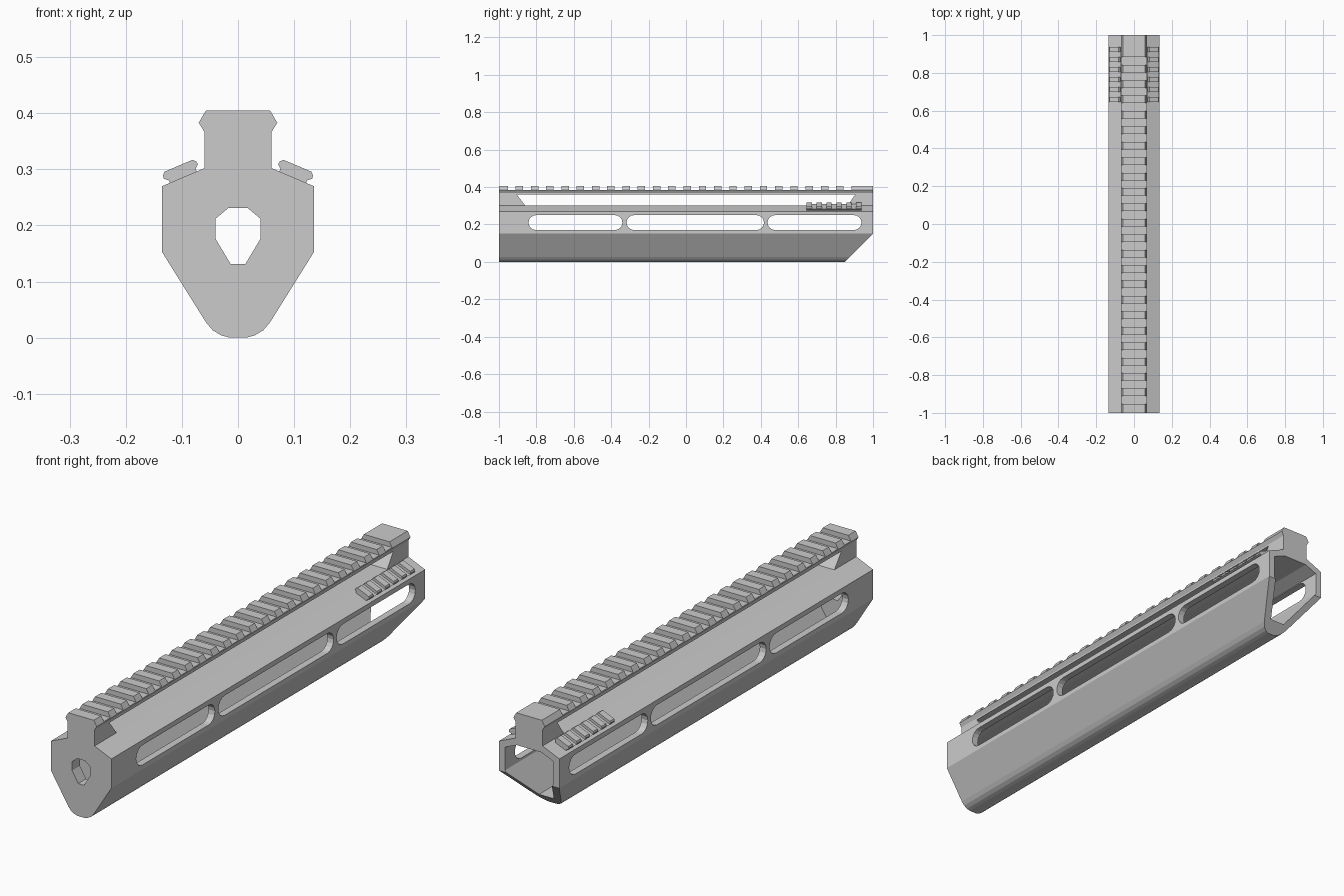
import bpy, bmesh, math

if "Cube" in bpy.data.objects:
    bpy.data.objects.remove(bpy.data.objects["Cube"])


def prism(name, pts, spans, axis='Y', helper=False):
    """Extrude a 2D outline along an axis, once for each (start, end) span."""
    bm = bmesh.new()
    for a, b in spans:
        def ring(t):
            return [bm.verts.new((p, t, q) if axis == 'Y' else (t, p, q)) for p, q in pts]
        r0, r1 = ring(a), ring(b)
        n = len(pts)
        bm.faces.new(r0)
        bm.faces.new(r1[::-1])
        for i in range(n):
            j = (i + 1) % n
            bm.faces.new((r0[i], r1[i], r1[j], r0[j]))
    bmesh.ops.recalc_face_normals(bm, faces=bm.faces)
    me = bpy.data.meshes.new(name)
    bm.to_mesh(me)
    bm.free()
    ob = bpy.data.objects.new(name, me)
    bpy.context.collection.objects.link(ob)
    ob.hide_render = helper
    return ob


def cut(ob, pts, spans, axis='Y'):
    """Subtract a prism from an object."""
    tool = prism("cutter", pts, spans, axis, True)
    mod = ob.modifiers.new("cut", 'BOOLEAN')
    mod.operation = 'DIFFERENCE'
    mod.solver = 'EXACT'
    mod.object = tool
    bpy.context.view_layer.objects.active = ob
    bpy.ops.object.modifier_apply(modifier=mod.name)
    bpy.data.objects.remove(tool)


def sym(half):
    """Complete a right-hand half outline with its mirror image."""
    return half + [(-x, z) for x, z in reversed(half)]


def rounded_slot(y0, y1, zc, r, n=8):
    pts = []
    for c, start in ((y1 - r, -90), (y0 + r, 90)):
        for i in range(n + 1):
            t = math.radians(start + 180 * i / n)
            pts.append((c + r * math.cos(t), zc + r * math.sin(t)))
    return pts


# Handguard shell: outer body, hollow interior open at the back, front hole
body = prism("handguard_body", sym([
    (0.015, 0), (0.03, 0.004), (0.045, 0.013), (0.057, 0.027),
    (0.135, 0.152), (0.135, 0.27), (0.06, 0.302)]), [(-1, 1)])
cut(body, sym([(0.033, 0.04), (0.107, 0.16), (0.107, 0.253), (0.055, 0.275)]), [(-0.95, 1.1)])
cut(body, sym([(0.013, 0.131), (0.04, 0.176), (0.04, 0.212), (0.017, 0.231)]), [(-1.1, -0.9)])

# Side slots and slanted back end
for y0, y1 in ((-0.842, -0.34), (-0.318, 0.417), (0.436, 0.938)):
    cut(body, rounded_slot(y0, y1, 0.21, 0.04), [(-0.2, 0.2)], 'X')
cut(body, [(0.75, -0.1), (1.1, -0.1), (1.1, 0.252)], [(-0.2, 0.2)], 'X')

# Top rail: dovetail profile, open gap below it, cross slots
rail = prism("top_rail", sym([
    (0.06, 0.298), (0.06, 0.367), (0.07, 0.383), (0.057, 0.405)]), [(-1, 1)])
cut(rail, [(-0.86, 0.302), (-0.865, 0.29), (0.87, 0.29), (0.865, 0.302),
           (0.905, 0.36), (-0.905, 0.36)], [(-0.2, 0.2)], 'X')
centers = [-0.932 + 0.0816 * i for i in range(23)]
cut(rail, [(-0.1, 0.385), (0.1, 0.385), (0.1, 0.45), (-0.1, 0.45)],
    [(c - 0.021, c + 0.021) for c in centers])

# Short accessory rails on both sloped shoulders
slope = math.atan2(0.032, 0.075)


def on_shoulder(pts, side):
    c, s = math.cos(slope), math.sin(slope)
    return [(side * (0.0975 + u * c + v * s), 0.286 - u * s + v * c) for u, v in pts]


for side, label in ((1, "right"), (-1, "left")):
    base = on_shoulder(sym([(0.026, -0.003), (0.026, 0.005), (0.033, 0.011)]), side)
    prism("side_rail_base_" + label, base, [(0.645, 0.938)])
    tooth = on_shoulder(sym([(0.033, 0.011), (0.032, 0.017), (0.027, 0.022)]), side)
    prism("side_rail_teeth_" + label, tooth,
          [(0.645 + 0.053 * i, 0.673 + 0.053 * i) for i in range(6)])
